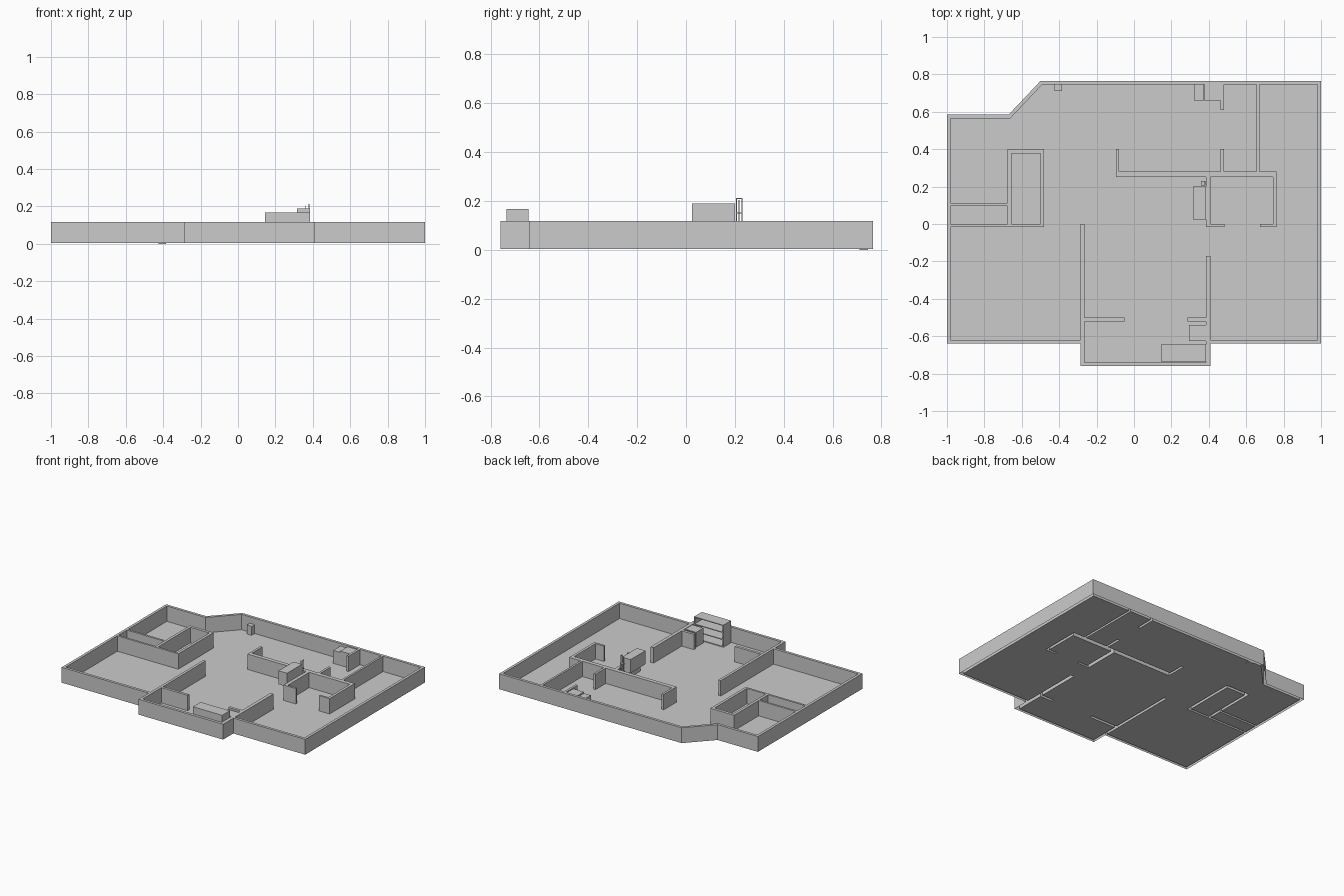
import bpy, bmesh
from mathutils import Vector

cube = bpy.data.objects.get("Cube")
if cube:
    bpy.data.objects.remove(cube, do_unlink=True)

grey = bpy.data.materials.new("plain_grey")
grey.use_nodes = True
colour = (0.6, 0.6, 0.6, 1)
grey.diffuse_color = colour
grey.node_tree.nodes["Principled BSDF"].inputs["Base Color"].default_value = colour

BASE, TOP, THICK = 0.004, 0.118, 0.02

# Outline of the house, clockwise from the back corner
outline = [Vector(p) for p in (
    (-1, .585), (-.67, .585), (-.5, .765), (1, .765), (1, -.64),
    (.41, -.64), (.41, -.76), (-.285, -.76), (-.285, -.64), (-1, -.64))]
sides = list(zip(outline, outline[1:] + outline[:1]))

# Inner walls as x0, x1, y0, y1
partitions = [
    (-.985, -.48, -.015, 0), (-.985, -.67, .097, .112),
    (-.675, -.655, -.015, .4), (-.5, -.48, -.015, .4), (-.675, -.48, .378, .4),
    (-.097, .763, .25, .28), (-.097, -.08, .25, .4),
    (.463, .48, .25, .4), (.463, .48, .61, .755), (.655, .67, .25, .755),
    (.743, .763, -.015, .28), (.675, .763, -.015, 0),
    (.385, .41, -.015, .25), (.385, .485, -.015, 0),
    (.385, .41, -.75, -.17), (-.285, -.265, -.75, 0),
    (-.27, -.05, -.52, -.5), (.285, .39, -.52, -.5)]


def edge_distance(p):
    best = 9
    for a, b in sides:
        d = b - a
        t = max(0, min(1, (p - a).dot(d) / d.length_squared))
        best = min(best, (p - a - d * t).length)
    return best


def is_wall(face):
    c = face.calc_center_median().xy
    return edge_distance(c) < THICK or any(
        x0 < c.x < x1 and y0 < c.y < y1 for x0, x1, y0, y1 in partitions)


def cut_plan():
    """House outline cut along every wall line."""
    bm = bmesh.new()
    face = bm.faces.new([bm.verts.new((p.x, p.y, BASE)) for p in outline])
    face.normal_update()
    if face.normal.z < 0:
        face.normal_flip()
    cuts = []
    for a, b in sides:
        d = (b - a).normalized()
        inward = Vector((d.y, -d.x))
        cuts += [(a + inward * THICK, inward), (a, inward)]
    for x0, x1, y0, y1 in partitions:
        cuts += [((x, 0), (1, 0)) for x in (x0, x1)]
        cuts += [((0, y), (0, 1)) for y in (y0, y1)]
    for point, normal in cuts:
        bmesh.ops.bisect_plane(
            bm, geom=bm.verts[:] + bm.edges[:] + bm.faces[:], dist=0.0005,
            plane_co=(*point, BASE), plane_no=(*normal, 0))
    return bm


def finish(name, bm):
    mesh = bpy.data.meshes.new(name)
    bm.to_mesh(mesh)
    bm.free()
    obj = bpy.data.objects.new(name, mesh)
    mesh.materials.append(grey)
    bpy.context.collection.objects.link(obj)
    return obj


def add_box(bm, x0, x1, y0, y1, z0, z1):
    new = bmesh.ops.create_cube(bm, size=1)["verts"]
    for v in new:
        v.co = ((x0 + x1) / 2 + v.co.x * (x1 - x0),
                (y0 + y1) / 2 + v.co.y * (y1 - y0),
                (z0 + z1) / 2 + v.co.z * (z1 - z0))


def boxes(name, *items):
    bm = bmesh.new()
    for item in items:
        add_box(bm, *item)
    return finish(name, bm)


# Floor between the walls
bm = cut_plan()
bmesh.ops.delete(bm, geom=[f for f in bm.faces if is_wall(f)], context="FACES")
finish("floor", bm)

# Walls, open underneath
bm = cut_plan()
bmesh.ops.delete(bm, geom=[f for f in bm.faces if not is_wall(f)], context="FACES")
lower = bm.faces[:]
raised = bmesh.ops.extrude_face_region(bm, geom=lower, use_keep_orig=True)["geom"]
for v in (g for g in raised if isinstance(g, bmesh.types.BMVert)):
    v.co.z = TOP
bm.normal_update()
bmesh.ops.delete(
    bm, geom=[f for f in bm.faces
              if abs(f.normal.z) > .5 and f.calc_center_median().z < TOP / 2],
    context="FACES")
bmesh.ops.recalc_face_normals(bm, faces=bm.faces[:])
finish("walls", bm)


def open_shelf(name, x0, x1, y0, y1, height, tiers):
    """Shelf unit open towards the back of the house."""
    t = 0.006
    parts = [(x0, x0 + t, y0, y1, BASE, height), (x1 - t, x1, y0, y1, BASE, height),
             (x0 + t, x1 - t, y0, y0 + t, BASE, height)]
    for i in range(tiers + 1):
        z = BASE + (height - BASE - t) * i / tiers
        parts.append((x0 + t, x1 - t, y0 + t, y1, z, z + t))
    boxes(name, *parts)


# Furniture
open_shelf("entry_shelf", .145, .385, -.735, -.645, .168, 3)
open_shelf("entry_cabinet", .295, .385, -.625, -.54, .115, 1)
boxes("wall_cabinet", (.315, .385, .025, .2, .09, .19))
boxes("back_cabinets", (.32, .375, .66, .745, BASE, .1),
      (.377, .463, .66, .745, BASE, .11))
boxes("stool", (-.425, -.385, .71, .745, 0, .07))

# Slim upright rack
posts = [(.378, .382, y, y + .004, .09, .212) for y in (.205, .227)]
rails = [(.378, .382, .205, .231, z, z + .004) for z in (.15, .208)]
boxes("slim_rack", *posts, *rails, (.358, .361, .215, .219, .09, .205),
      (.358, .382, .207, .229, .148, .152))
